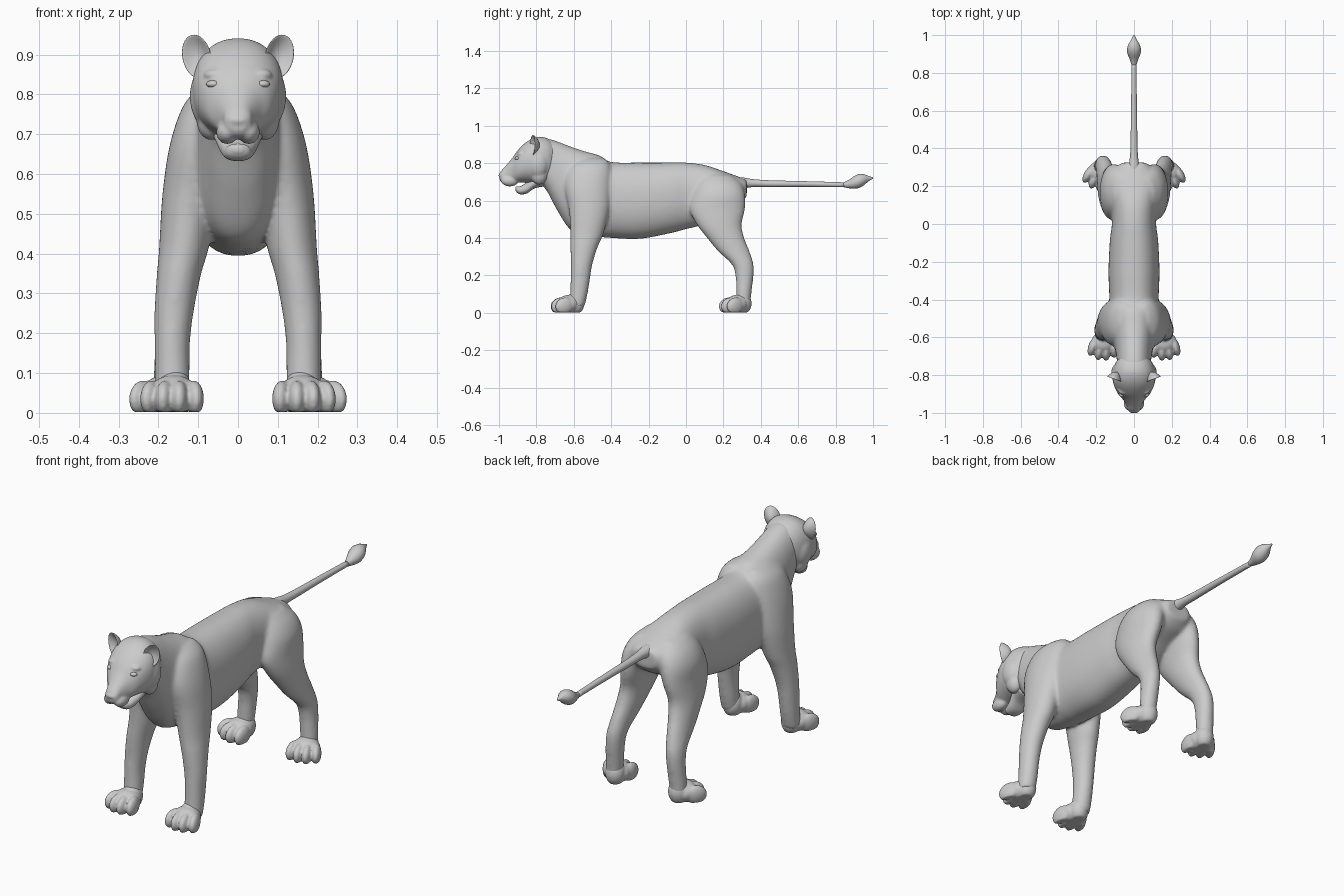
import bpy, bmesh, math
from mathutils import Matrix, Vector


def spline(rows, steps=5):
    """Catmull-Rom resampling of section rows."""
    out = []
    for i in range(len(rows) - 1):
        p = [Vector(rows[min(max(j, 0), len(rows) - 1)]) for j in (i - 1, i, i + 1, i + 2)]
        for k in range(steps):
            t = k / steps
            out.append(0.5 * (2 * p[1] + (p[2] - p[0]) * t
                       + (2 * p[0] - 5 * p[1] + 4 * p[2] - p[3]) * t * t
                       + (3 * p[1] - p[0] - 3 * p[2] + p[3]) * t ** 3))
    return out + [Vector(rows[-1])]


def loft(bm, rows, axis, power=1.0, n=48):
    """Rows are (position along axis, centre a, centre b, radius a, radius b)."""
    rings = []
    for t, ca, cb, ra, rb in spline(rows):
        ring = []
        for k in range(n):
            a = 2 * math.pi * k / n
            u = ca + ra * math.copysign(abs(math.cos(a)) ** power, math.cos(a))
            v = cb + rb * math.copysign(abs(math.sin(a)) ** power, math.sin(a))
            ring.append(bm.verts.new((u, t, v) if axis == 'y' else (u, v, t)))
        rings.append(ring)
    faces = [bm.faces.new((p[k], p[(k + 1) % n], q[(k + 1) % n], q[k]))
             for p, q in zip(rings, rings[1:]) for k in range(n)]
    faces += [bm.faces.new(rings[0]), bm.faces.new(rings[-1])]
    bmesh.ops.recalc_face_normals(bm, faces=faces)


def spans(rows):
    """(y, top, bottom, half width) to loft rows."""
    return [(y, 0, (t + b) / 2, w, (t - b) / 2) for y, t, b, w in rows]


def ball(bm, centre, radii, frame=Matrix()):
    m = frame @ Matrix.Translation(centre) @ Matrix.Diagonal((*radii, 1))
    return bmesh.ops.create_uvsphere(bm, u_segments=24, v_segments=16, radius=1, matrix=m)['verts']


def finish(name, bm, voxel=0, soften=5):
    me = bpy.data.meshes.new(name)
    bm.to_mesh(me)
    bm.free()
    for p in me.polygons:
        p.use_smooth = True
    ob = bpy.data.objects.new(name, me)
    bpy.context.collection.objects.link(ob)
    if voxel:
        r = ob.modifiers.new("fuse", 'REMESH')
        r.mode, r.voxel_size, r.use_smooth_shade = 'VOXEL', voxel, True
        s = ob.modifiers.new("soften", 'SMOOTH')
        s.factor, s.iterations = 0.5, soften


def paw(name, x, y, yaw, heel):
    bm = bmesh.new()
    frame = Matrix.Translation((x, y, 0)) @ Matrix.Rotation(yaw, 4, 'Z')
    verts = ball(bm, (0, heel, 0.05), (0.046, 0.05, 0.06), frame)
    verts += ball(bm, (0, 0.01, 0.045), (0.064, 0.06, 0.05), frame)
    for i in (-1.5, -0.5, 0.5, 1.5):
        toe = frame @ Matrix.Translation((i * 0.036, -0.036 + 0.009 * i * i, 0.037)) \
            @ Matrix.Rotation(i * 0.16, 4, 'Z') @ Matrix.Rotation(0.25, 4, 'X')
        verts += ball(bm, (0, 0, 0), (0.0235, 0.052, 0.044), toe)
    for v in verts:
        v.co.z = max(v.co.z, 0.002)
    finish(name, bm, 0.005, 4)


# Body: torso, neck and legs fused into one skin
bm = bmesh.new()
loft(bm, spans([(-0.77, .92, .68, .08), (-0.74, .93, .645, .088), (-0.69, .917, .55, .095),
                (-0.62, .89, .445, .108), (-0.54, .863, .415, .12), (-0.46, .84, .405, .13),
                (-0.40, .806, .40, .13), (-0.25, .803, .395, .135), (-0.09, .803, .424, .128),
                (0, .803, .447, .117), (0.1, .79, .475, .12), (0.2, .757, .54, .135),
                (0.28, .728, .58, .108), (0.325, .71, .62, .065)]), 'y', 0.9)
for s in (-1, 1):
    # Front leg and shoulder
    loft(bm, [(z, s * x, y, rx, ry) for z, x, y, rx, ry in (
        (.03, .165, -.585, .042, .042), (.10, .165, -.573, .044, .047), (.18, .165, -.565, .045, .052),
        (.26, .16, -.558, .05, .058), (.35, .148, -.545, .056, .073), (.42, .135, -.53, .063, .088),
        (.55, .12, -.518, .07, .108), (.68, .10, -.525, .07, .122), (.78, .073, -.515, .06, .11),
        (.825, .045, -.50, .035, .07))], 'z')
    # Hind leg and thigh
    loft(bm, [(z, s * x, y, rx, ry) for z, x, y, rx, ry in (
        (.03, .176, .305, .038, .038), (.12, .17, .31, .041, .042), (.20, .165, .313, .041, .049),
        (.26, .16, .302, .043, .059), (.33, .15, .255, .048, .085), (.40, .14, .212, .055, .10),
        (.47, .13, .178, .061, .12), (.55, .115, .168, .068, .147), (.63, .10, .175, .077, .14),
        (.69, .08, .175, .07, .12), (.735, .06, .16, .045, .085))], 'z')
finish("body", bm, 0.007, 22)

# Head
bm = bmesh.new()
loft(bm, spans([(-0.71, .912, .72, .08), (-0.74, .932, .695, .10), (-0.78, .941, .685, .112),
                (-0.82, .932, .69, .114), (-0.86, .908, .695, .104), (-0.90, .868, .695, .084),
                (-0.93, .826, .69, .058), (-0.96, .79, .69, .04), (-0.985, .762, .695, .033),
                (-0.996, .745, .71, .02)]), 'y', 0.9)
# Nose
ball(bm, (0, -0.987, 0.735), (0.029, 0.016, 0.013))
for s in (-1, 1):
    # Muzzle pads, cheeks, jowls, brows
    ball(bm, (s * 0.027, -0.942, 0.705), (0.028, 0.046, 0.03))
    ball(bm, (s * 0.08, -0.79, 0.795), (0.041, 0.055, 0.075))
    ball(bm, (s * 0.067, -0.785, 0.74), (0.038, 0.045, 0.055))
    ball(bm, (s * 0.054, -0.882, 0.85), (0.032, 0.022, 0.014))
finish("head", bm, 0.005, 7)

# Lower jaw, hanging slightly open
bm = bmesh.new()
loft(bm, spans([(-0.76, .75, .675, .07), (-0.81, .73, .665, .06), (-0.85, .698, .638, .046),
                (-0.885, .677, .633, .036), (-0.903, .676, .642, .028),
                (-0.912, .67, .655, .012)]), 'y', 0.85)
finish("lower_jaw", bm)

# Tail with tufted end
bm = bmesh.new()
loft(bm, [(y, 0, z, r, r) for y, z, r in (
    (.26, .685, .04), (.31, .693, .029), (.36, .693, .021), (.45, .69, .018), (.65, .688, .015),
    (.85, .684, .013))], 'y', n=20)
finish("tail", bm)
bm = bmesh.new()
loft(bm, [(y, 0, z, r, r) for y, z, r in (
    (.84, .684, .012), (.87, .688, .022), (.90, .697, .034), (.925, .704, .037), (.95, .711, .03),
    (.975, .717, .015), (1.0, .72, .003))], 'y', n=16)
finish("tail_tuft", bm)

for s, side in ((-1, "right"), (1, "left")):
    paw(side + "_front_paw", s * 0.163, -0.638, s * 0.08, 0.045)
    paw(side + "_hind_paw", s * 0.184, 0.263, s * 0.3, 0.04)
    # Cupped ear: a ball pressed into a bowl that opens forward
    bm = bmesh.new()
    for v in ball(bm, (0, 0, 0), (1, 1, 1)):
        x, y, z = v.co
        v.co = (x, 0.25 * y + 0.7 * (1 - x * x - z * z) - 0.4, z)
    bm.transform(Matrix.Translation((s * 0.098, -0.805, 0.895))
                 @ Matrix.Rotation(s * 0.35, 4, 'Z') @ Matrix.Rotation(s * 0.25, 4, 'Y')
                 @ Matrix.Diagonal((0.038, 0.042, 0.056, 1)))
    finish(side + "_ear", bm)
    # Eye
    bm = bmesh.new()
    ball(bm, (s * 0.062, -0.9, 0.826), (0.018, 0.016, 0.01))
    finish(side + "_eye", bm)
